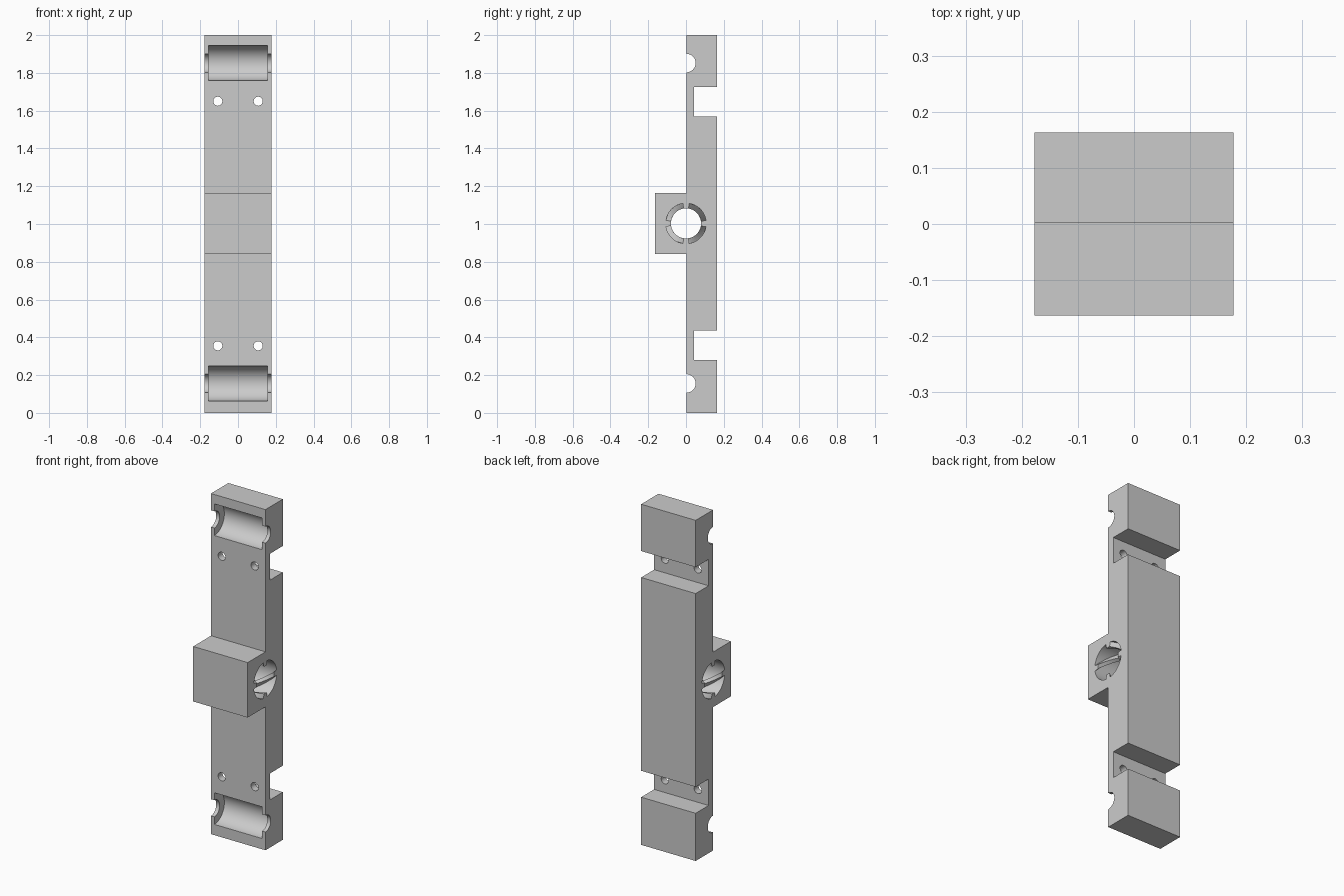
import bpy, bmesh, math
from mathutils import Matrix

cube = bpy.data.objects.get("Cube")
if cube:
    bpy.data.objects.remove(cube, do_unlink=True)

HALF = 0.177       # half width in x
FACE = 0.002       # y of the front face of the bar
BACK = 0.163
MID = 1.003        # height of the block centre

grey = bpy.data.materials.new("light grey")
grey.use_nodes = True
colour = (0.6, 0.6, 0.6, 1)
grey.diffuse_color = colour
grey.node_tree.nodes["Principled BSDF"].inputs["Base Color"].default_value = colour


def make_object(name, bm):
    bmesh.ops.recalc_face_normals(bm, faces=bm.faces)
    mesh = bpy.data.meshes.new(name)
    bm.to_mesh(mesh)
    bm.free()
    mesh.materials.append(grey)
    obj = bpy.data.objects.new(name, mesh)
    bpy.context.collection.objects.link(obj)
    return obj


def cylinder(name, radius, length, centre, axis, sides=64):
    bm = bmesh.new()
    turn = Matrix.Rotation(math.pi / 2, 4, 'Y' if axis == 'X' else 'X')
    bmesh.ops.create_cone(bm, cap_ends=True, segments=sides, radius1=radius,
                          radius2=radius, depth=length,
                          matrix=Matrix.Translation(centre) @ turn)
    return make_object(name, bm)


def twisted_bore(name, inner, outer, twist, steps=48):
    """Four wide spiral grooves separated by narrow ribs."""
    section = []
    for quarter in range(4):
        base = quarter * 90
        section += [(inner, base + a) for a in (-9, 0, 9)]
        section += [(outer, base + a) for a in range(9, 82, 9)]
    bm = bmesh.new()
    rings = []
    reach = HALF + 0.02
    for i in range(steps + 1):
        x = -reach + 2 * reach * i / steps
        spin = twist * (x - HALF) / (2 * HALF)
        ring = []
        for r, degrees in section:
            a = math.radians(degrees) + spin
            ring.append(bm.verts.new((x, r * math.cos(a), MID + r * math.sin(a))))
        rings.append(ring)
    count = len(section)
    for a, b in zip(rings, rings[1:]):
        for j in range(count):
            k = (j + 1) % count
            bm.faces.new((a[j], a[k], b[k], b[j]))
    bmesh.ops.triangulate(bm, faces=bm.faces)
    bm.faces.new(rings[0])
    bm.faces.new(rings[-1])
    return make_object(name, bm)


# Bar with front block and two rear channels, as one side profile
profile = [(FACE, 0), (BACK, 0), (BACK, 0.28), (0.043, 0.28), (0.043, 0.435),
           (BACK, 0.435), (BACK, 1.57), (0.043, 1.57), (0.043, 1.725),
           (BACK, 1.725), (BACK, 2), (FACE, 2), (FACE, 1.165),
           (-BACK, 1.165), (-BACK, 0.842), (FACE, 0.842)]
bm = bmesh.new()
side = bm.faces.new([bm.verts.new((-HALF, y, z)) for y, z in profile])
grown = bmesh.ops.extrude_face_region(bm, geom=[side])
moved = [v for v in grown["geom"] if isinstance(v, bmesh.types.BMVert)]
bmesh.ops.translate(bm, verts=moved, vec=(2 * HALF, 0, 0))
bar = make_object("carriage_bar", bm)

# Cutters: spiral bore, roller pockets, axle seats and screw holes
cutters = [twisted_bore("bore_cutter", 0.08, 0.107, math.pi)]
for z in (0.156, 1.852):
    cutters.append(cylinder("pocket_cutter", 0.093, 0.31, (0, FACE, z), 'X'))
    cutters.append(cylinder("axle_cutter", 0.049, 0.5, (0, FACE, z), 'X'))
for z in (0.355, 1.65):
    for x in (-0.107, 0.107):
        cutters.append(cylinder("screw_cutter", 0.024, 0.12, (x, 0.02, z), 'Y', 32))

bpy.ops.object.select_all(action='DESELECT')
bpy.context.view_layer.objects.active = bar
bar.select_set(True)
for cutter in cutters:
    cutter.hide_render = True
    cut = bar.modifiers.new("cut", 'BOOLEAN')
    cut.operation = 'DIFFERENCE'
    cut.solver = 'EXACT'
    cut.object = cutter
    bpy.ops.object.modifier_apply(modifier=cut.name)
    bpy.data.objects.remove(cutter, do_unlink=True)

bpy.ops.object.shade_smooth_by_angle(angle=math.radians(30))
